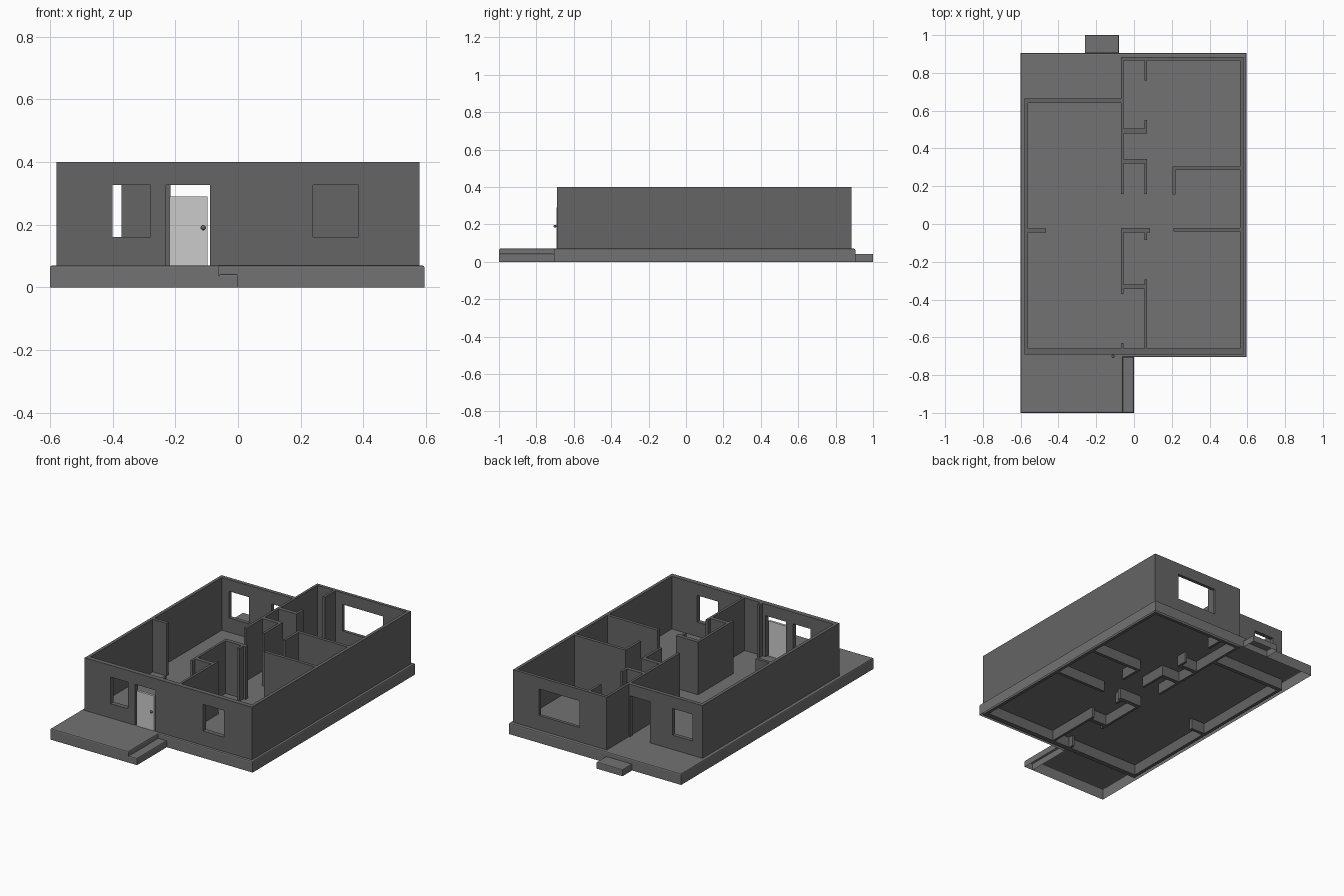
import bpy, bmesh
from mathutils import Matrix

if "Cube" in bpy.data.objects:
    bpy.data.objects.remove(bpy.data.objects["Cube"])


def material(name, v):
    m = bpy.data.materials.new(name)
    m.diffuse_color = (v, v, v, 1)
    m.use_nodes = True
    m.node_tree.nodes["Principled BSDF"].inputs["Base Color"].default_value = m.diffuse_color
    return m


WALL, SLAB, LIGHT = material("wall_grey", 0.13), material("slab_grey", 0.17), material("door_grey", 0.55)


def add_object(name, bm, mat=None):
    me = bpy.data.meshes.new(name)
    bmesh.ops.recalc_face_normals(bm, faces=bm.faces)
    bm.to_mesh(me)
    bm.free()
    ob = bpy.data.objects.new(name, me)
    bpy.context.collection.objects.link(ob)
    if mat:
        me.materials.append(mat)
    return ob


def add_box(bm, x0, x1, y0, y1, z0, z1):
    c = ((x0 + x1) / 2, (y0 + y1) / 2, (z0 + z1) / 2)
    m = Matrix.Translation(c) @ Matrix.Diagonal((x1 - x0, y1 - y0, z1 - z0, 1))
    bmesh.ops.create_cube(bm, size=1, matrix=m)


def slab(name, outline, top, bevel):
    """Hollow slab with a softened top edge and an open underside."""
    bm = bmesh.new()
    base = bm.faces.new([bm.verts.new((x, y, 0)) for x, y in outline])
    ext = bmesh.ops.extrude_face_region(bm, geom=[base])["geom"]
    bmesh.ops.translate(bm, vec=(0, 0, top), verts=[v for v in ext if isinstance(v, bmesh.types.BMVert)])
    low = [f for f in bm.faces if all(v.co.z < 1e-5 for v in f.verts)]
    bmesh.ops.delete(bm, geom=low, context='FACES_ONLY')
    edges = [e for e in bm.edges if all(v.co.z > top - 1e-5 for v in e.verts)]
    bmesh.ops.recalc_face_normals(bm, faces=bm.faces)
    bmesh.ops.bevel(bm, geom=edges, offset=bevel, segments=2, profile=0.5, affect='EDGES')
    return add_object(name, bm, SLAB)


def rect(x0, x1, y0, y1):
    return [(x0, y0), (x1, y0), (x1, y1), (x0, y1)]


# Floor slab with front porch, plus the two steps
slab("floor_slab", [(-.6, -1), (-.06, -1), (-.06, -.705), (.595, -.705),
                    (.595, .905), (-.6, .905)], .07, .007)
slab("front_step", rect(-.06, 0, -1, -.705), .043, .007)
slab("back_step", rect(-.26, -.08, .905, 1), .042, .005)

# Wall plan rectangles: x0, x1, y0, y1
plan = [
    (-.58, .58, -.69, -.66), (-.58, -.56, -.69, .665), (.56, .58, -.69, .885),   # front, left, right
    (-.07, .58, .865, .885), (-.58, -.055, .64, .665),                           # back walls
    (-.07, -.055, .16, .885), (-.07, -.055, -.37, -.02), (-.07, -.055, -.66, -.63),
    (-.07, .07, .48, .505), (-.07, .07, .32, .345), (-.07, .085, -.045, -.02),
    (-.07, .07, -.345, -.32), (.055, .07, .76, .865), (.055, .07, .48, .55),
    (.055, .07, .16, .345), (.055, .07, -.085, -.02), (.055, .07, -.66, -.295),
    (.205, .56, .285, .305), (.205, .22, .155, .305), (.21, .56, -.04, -.02),
    (-.58, -.465, -.045, -.025),
]

# Merge the plan into one sheet of cells, then extrude it to wall height
xs = sorted({v for r in plan for v in r[:2]})
ys = sorted({v for r in plan for v in r[2:]})
bm = bmesh.new()
grid = {}


def vert(i, j):
    if (i, j) not in grid:
        grid[i, j] = bm.verts.new((xs[i], ys[j], 0.003))
    return grid[i, j]


for i in range(len(xs) - 1):
    for j in range(len(ys) - 1):
        cx, cy = (xs[i] + xs[i + 1]) / 2, (ys[j] + ys[j + 1]) / 2
        if any(a < cx < b and c < cy < d for a, b, c, d in plan):
            bm.faces.new([vert(i, j), vert(i + 1, j), vert(i + 1, j + 1), vert(i, j + 1)])
ext = bmesh.ops.extrude_face_region(bm, geom=bm.faces[:], use_keep_orig=True)["geom"]
bmesh.ops.translate(bm, vec=(0, 0, .397), verts=[v for v in ext if isinstance(v, bmesh.types.BMVert)])
walls = add_object("walls", bm, WALL)

# Door and window openings
bm = bmesh.new()
for x0, x1, y, z0 in [(-.23, -.09, -.675, .07), (-.40, -.28, -.675, .16), (.24, .385, -.675, .16),
                      (-.215, -.078, .652, .07), (-.51, -.372, .652, .16), (.12, .40, .875, .16)]:
    add_box(bm, x0, x1, y - .03, y + .03, z0, .327)
cutter = add_object("opening_cutter", bm)
cutter.hide_render = True
cutter.hide_viewport = True
mod = walls.modifiers.new("openings", 'BOOLEAN')
mod.operation, mod.solver, mod.object = 'DIFFERENCE', 'EXACT', cutter

# Front door panel
bm = bmesh.new()
add_box(bm, -.218, -.098, -.692, -.677, .07, .29)
add_object("front_door", bm, LIGHT)

# Door knob on a short stem
bm = bmesh.new()
bmesh.ops.create_uvsphere(bm, u_segments=16, v_segments=8, radius=.008,
                          matrix=Matrix.Translation((-.111, -.701, .19)))
add_box(bm, -.114, -.108, -.698, -.690, .187, .193)
knob = add_object("door_knob", bm, WALL)
for p in knob.data.polygons:
    p.use_smooth = len(knob.data.polygons) - p.index > 6
